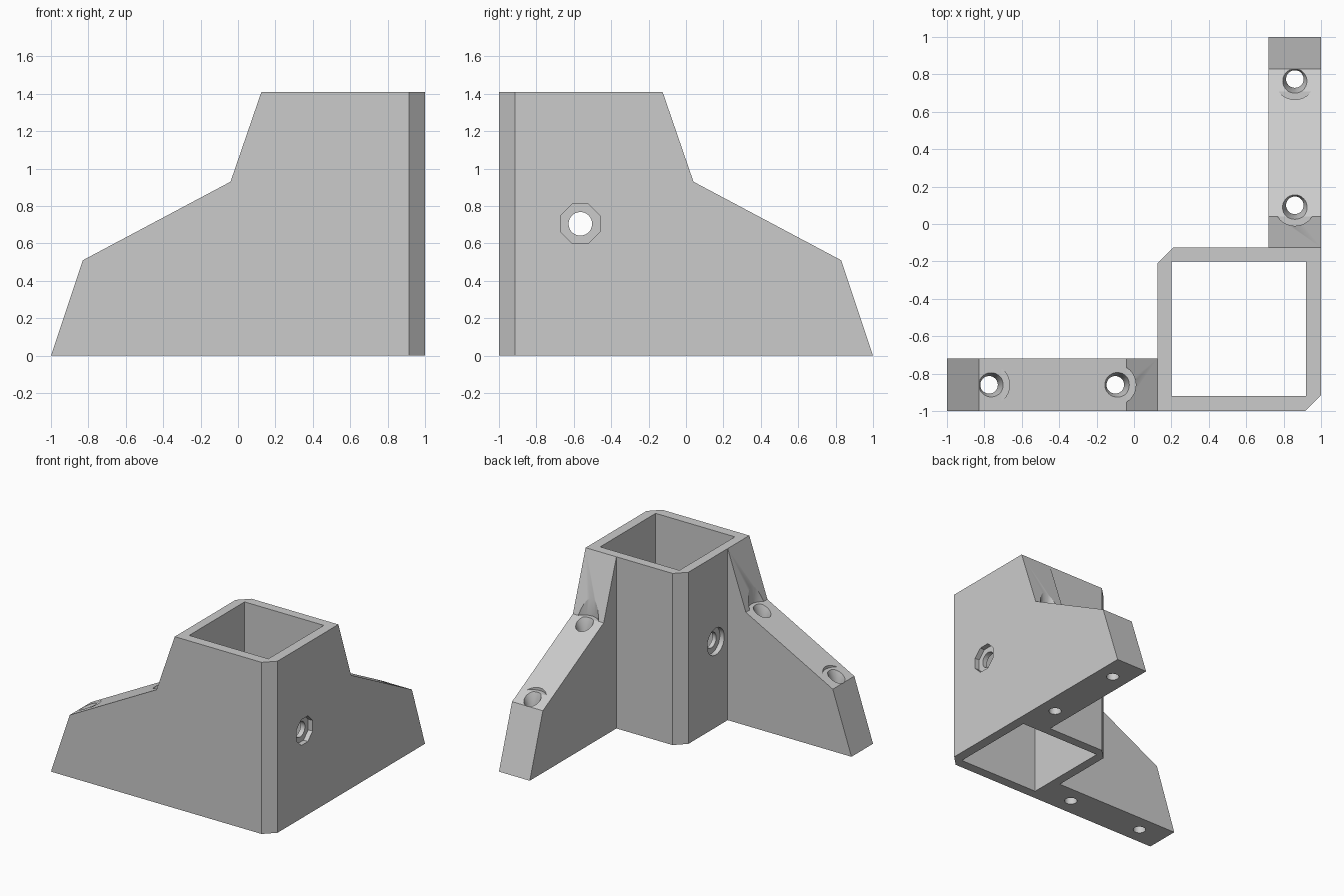
import bpy, bmesh, math
from mathutils import Matrix, Vector

cube = bpy.data.objects.get("Cube")
if cube:
    bpy.data.objects.remove(cube, do_unlink=True)

HEIGHT = 1.41
grey = bpy.data.materials.new("plain grey")
grey.use_nodes = True
grey.diffuse_color = (0.6, 0.6, 0.6, 1)
grey.node_tree.nodes["Principled BSDF"].inputs["Base Color"].default_value = (0.6, 0.6, 0.6, 1)


def loft(name, rings):
    """Closed solid through a stack of equally long point rings."""
    bm = bmesh.new()
    loops = [[bm.verts.new(p) for p in ring] for ring in rings]
    n = len(loops[0])
    for a, b in zip(loops, loops[1:]):
        for i in range(n):
            j = (i + 1) % n
            bm.faces.new((a[i], a[j], b[j], b[i]))
    bm.faces.new(loops[0])
    bm.faces.new(loops[-1])
    bmesh.ops.recalc_face_normals(bm, faces=bm.faces)
    mesh = bpy.data.meshes.new(name)
    bm.to_mesh(mesh)
    bm.free()
    mesh.materials.append(grey)
    obj = bpy.data.objects.new(name, mesh)
    bpy.context.collection.objects.link(obj)
    return obj


def lathe(name, profile, sides, matrix, turn=0.0):
    """Revolve (radius, height) points, then place the solid."""
    angles = [turn + 2 * math.pi * i / sides for i in range(sides)]
    return loft(name, [[matrix @ Vector((r * math.cos(a), r * math.sin(a), z))
                        for a in angles] for r, z in profile])


def combine(target, other, operation):
    mod = target.modifiers.new(operation, "BOOLEAN")
    mod.operation = operation
    mod.solver = "EXACT"
    mod.object = other
    bpy.context.view_layer.objects.active = target
    bpy.ops.object.modifier_apply(modifier=mod.name)
    bpy.data.objects.remove(other, do_unlink=True)


def mirrored(p):
    """Reflect across the bracket's diagonal plane."""
    return Vector((-p[1], -p[0], p[2]))


# Square post socket with two chamfered corners
outline = [(0.125, -1), (0.915, -1), (1, -0.915), (1, -0.125), (0.21, -0.125), (0.125, -0.21)]
bracket = loft("corner_bracket", [[(x, y, z) for x, y in outline] for z in (0, HEIGHT)])

# Two bracing fins, one the reflection of the other
fin = [(-1, 0), (-0.83, 0.51), (-0.04, 0.93), (0.125, HEIGHT), (0.16, HEIGHT), (0.16, 0)]
rings = [[Vector((x, y, z)) for x, z in fin] for y in (-1, -0.72)]
for place in (Vector, mirrored):
    combine(bracket, loft("fin", [[place(p) for p in ring] for ring in rings]), "UNION")

# Opening for the post
opening = [(0.2, -0.92), (0.92, -0.92), (0.92, -0.2), (0.2, -0.2)]
combine(bracket, loft("post_opening", [[(x, y, z) for x, y in opening] for z in (-0.1, 1.6)]), "DIFFERENCE")

# Vertical screw holes with tapered seats and head clearance
for x, seat in ((-0.775, 0.575), (-0.1, 0.93)):
    profile = [(0.047, -0.1), (0.047, seat - 0.09), (0.075, seat), (0.11, seat), (0.11, seat + 0.8)]
    for place in (Vector, mirrored):
        spot = place((x, -0.86, 0))
        combine(bracket, lathe("screw_hole", profile, 32, Matrix.Translation(spot)), "DIFFERENCE")

# Cross bolt: through hole, round head recess inside, eight-sided recess outside
axis = Matrix.Translation((0, -0.565, 0.705)) @ Matrix.Rotation(math.pi / 2, 4, "Y")
for profile, sides in (([(0.063, 0), (0.063, 1.2)], 32),
                       ([(0.11, 0), (0.11, 0.165)], 32),
                       ([(0.114, 0.96), (0.114, 1.1)], 8)):
    combine(bracket, lathe("bolt_cut", profile, sides, axis, math.pi / sides), "DIFFERENCE")

# Smooth only the round walls
bpy.ops.object.select_all(action="DESELECT")
bracket.select_set(True)
bpy.context.view_layer.objects.active = bracket
bpy.ops.object.shade_smooth_by_angle(angle=math.radians(25))
